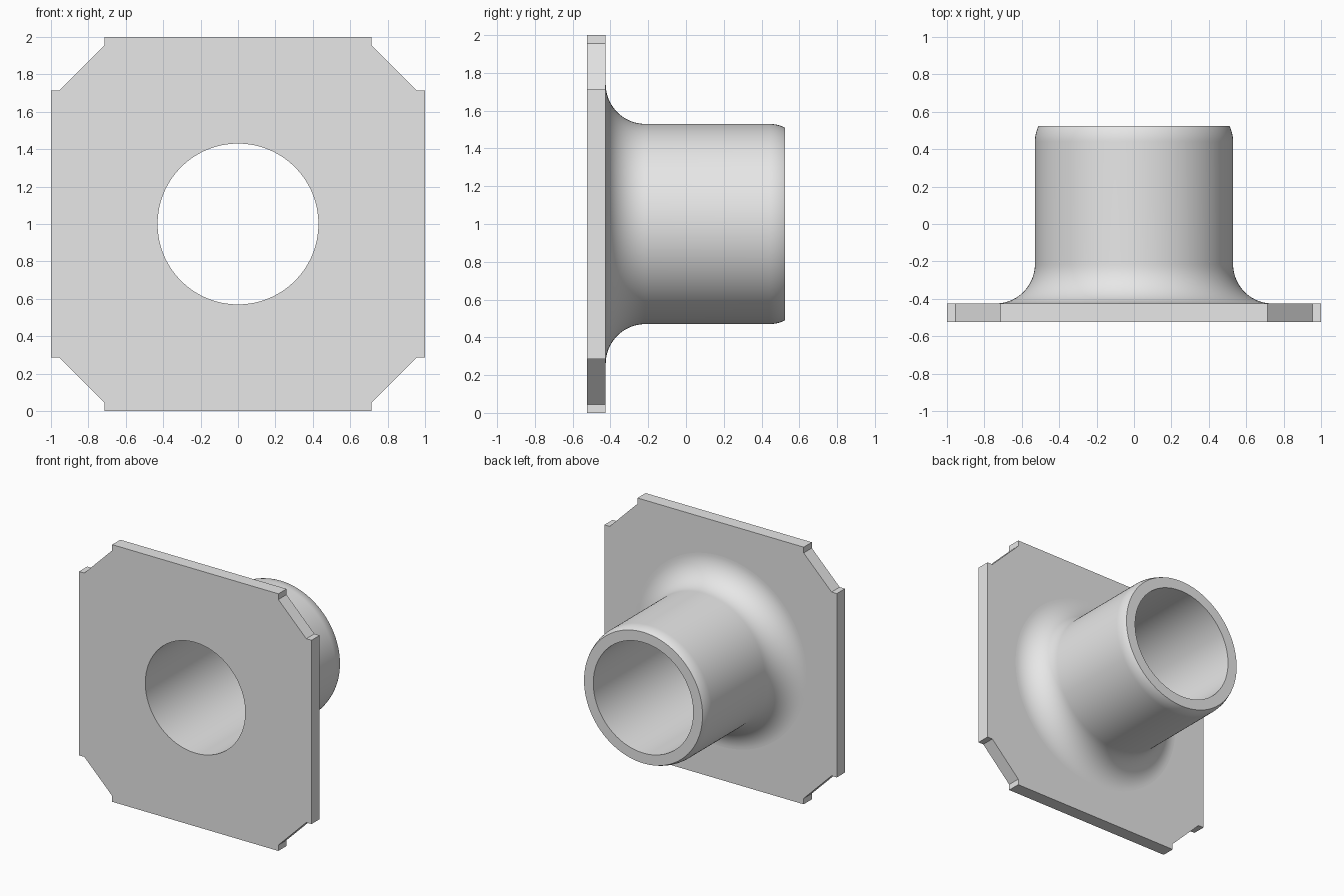
import bpy
import bmesh
from math import sin, cos, pi, radians, asin

cube = bpy.data.objects.get("Cube")
if cube:
    bpy.data.objects.remove(cube, do_unlink=True)

FRONT, BACK, TIP = -0.525, -0.425, 0.525   # plate faces and pipe end along y
BORE, OUTER = 0.43, 0.53                   # pipe radii
FILLET, ROUND = 0.21, 0.19                 # root fillet and rounded lip
SEGMENTS = 128

bm = bmesh.new()


def ring(radius, y):
    """Circle of vertices around the pipe axis."""
    angles = [2 * pi * i / SEGMENTS for i in range(SEGMENTS)]
    return [bm.verts.new((radius * cos(a), y, 1 + radius * sin(a))) for a in angles]


def bridge(a, b, smooth):
    """Quads between two closed loops of equal length."""
    n = len(a)
    for i in range(n):
        j = (i + 1) % n
        bm.faces.new((a[i], a[j], b[j], b[i])).smooth = smooth


def loop_edges(loop):
    return [bm.edges.get((v, loop[i - 1])) for i, v in enumerate(loop)]


# Pipe profile: bore, lip, rounded end, outer wall, root fillet
lip_angle = asin((TIP - 0.44) / ROUND)
profile = [(BORE, FRONT), (BORE, TIP)]
for i in range(9):
    a = lip_angle * (1 - i / 8)
    profile.append((OUTER - ROUND * (1 - cos(a)), 0.44 + ROUND * sin(a)))
for i in range(21):
    a = pi / 2 * i / 20
    profile.append((OUTER + FILLET * (1 - cos(a)), BACK + FILLET * (1 - sin(a))))
rings = [ring(r, y) for r, y in profile]
for a, b in zip(rings, rings[1:]):
    bridge(a, b, True)

# Square plate outline with notched, chamfered corners
corner = [(1, 0.715), (0.955, 0.715), (0.715, 0.955), (0.715, 1)]
outline = []
for sx, sz in ((1, 1), (-1, 1), (-1, -1), (1, -1)):
    points = corner if sx * sz > 0 else corner[::-1]
    outline += [(sx * x, sz * z) for x, z in points]
front = [bm.verts.new((x, FRONT, 1 + z)) for x, z in outline]
back = [bm.verts.new((x, BACK, 1 + z)) for x, z in outline]
bridge(front, back, False)

# Plate faces around the bore and around the fillet
for outer, inner, direction in ((front, rings[0], -1), (back, rings[-1], 1)):
    bmesh.ops.triangle_fill(bm, use_beauty=True, normal=(0, direction, 0),
                            edges=loop_edges(outer) + loop_edges(inner))

# Consistent normals and crisp edges
bmesh.ops.recalc_face_normals(bm, faces=bm.faces[:])
for edge in bm.edges:
    if edge.calc_face_angle(0) > radians(25):
        edge.smooth = False

mesh = bpy.data.meshes.new("flanged_pipe")
bm.to_mesh(mesh)
bm.free()
flange = bpy.data.objects.new("flanged_pipe", mesh)
bpy.context.collection.objects.link(flange)

# Plain grey material
grey = bpy.data.materials.new("light_grey")
grey.use_nodes = True
colour = (0.8, 0.8, 0.8, 1)
grey.diffuse_color = colour
for node in grey.node_tree.nodes:
    if node.type == "BSDF_PRINCIPLED":
        node.inputs["Base Color"].default_value = colour
mesh.materials.append(grey)
